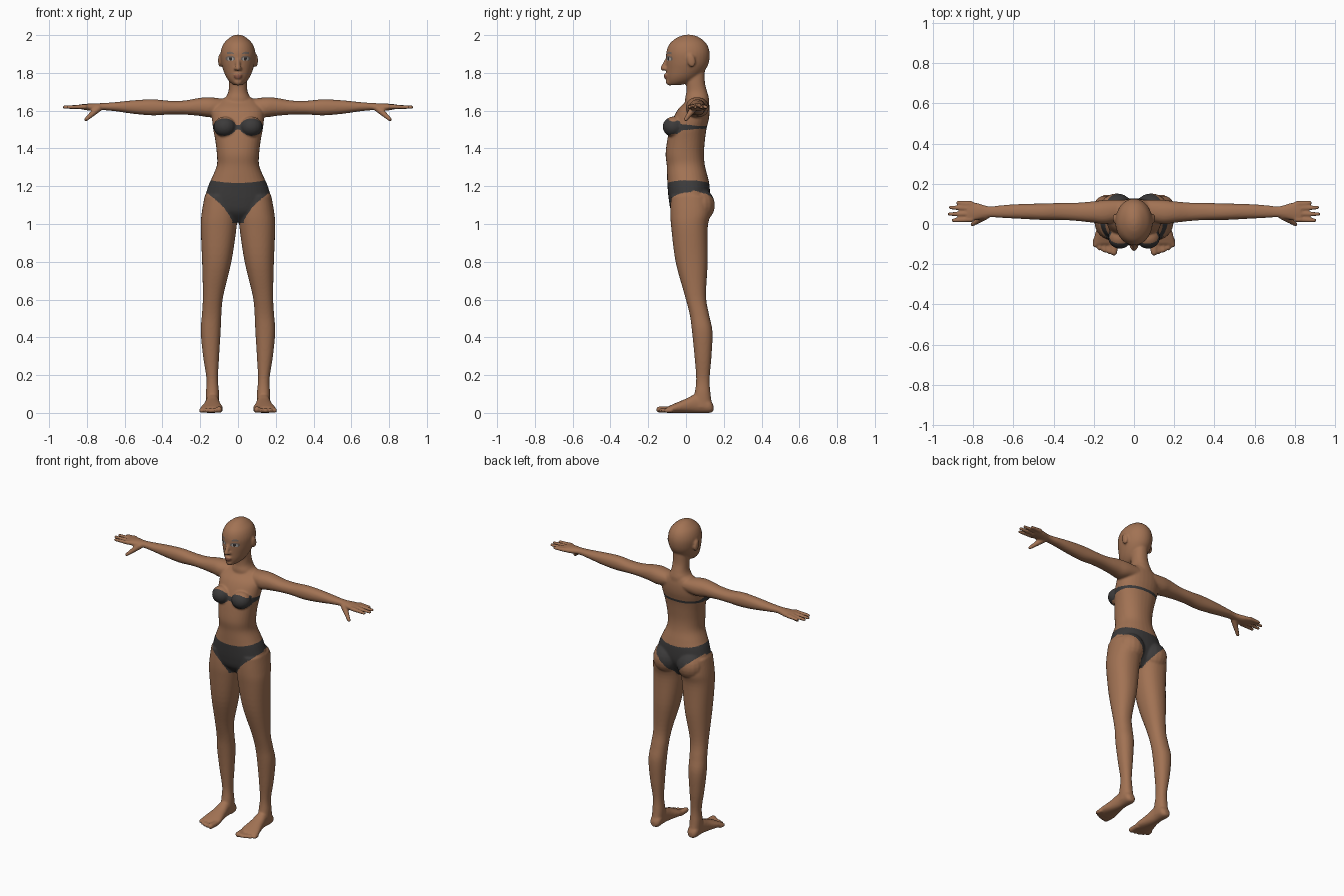
import bpy, bmesh, math
from mathutils import Vector, Matrix

cube = bpy.data.objects.get("Cube")
if cube:
    bpy.data.objects.remove(cube, do_unlink=True)


def make_material(name, rgb, rough=0.6):
    m = bpy.data.materials.new(name)
    m.use_nodes = True
    m.diffuse_color = (*rgb, 1)
    node = m.node_tree.nodes["Principled BSDF"]
    node.inputs["Base Color"].default_value = (*rgb, 1)
    node.inputs["Roughness"].default_value = rough
    return m


materials = [
    make_material("skin brown", (0.36, 0.17, 0.088)),
    make_material("charcoal fabric", (0.045, 0.043, 0.043)),
    make_material("brow grey", (0.17, 0.13, 0.11)),
    make_material("eye grey", (0.40, 0.38, 0.36)),
    make_material("iris dark", (0.03, 0.025, 0.025)),
    make_material("lip brown", (0.27, 0.105, 0.065)),
]
SKIN, FABRIC, BROW, EYE, IRIS, LIP = range(len(materials))

verts, faces = [], []


def sew(rings):
    """Join rings of points into a closed tube."""
    base, n = len(verts), len(rings[0])
    for ring in rings:
        verts.extend(ring)
    for r in range(len(rings) - 1):
        a = base + r * n
        for k in range(n):
            j = (k + 1) % n
            faces.append((a + k, a + j, a + n + j, a + n + k))
    faces.append(tuple(range(base + n - 1, base - 1, -1)))
    faces.append(tuple(range(len(verts) - n, len(verts))))


def catmull(a, b, c, d, t):
    return [0.5 * (2 * q + (r - p) * t + (2 * p - 5 * q + 4 * r - s) * t * t
                   + (3 * q - p - 3 * r + s) * t ** 3) for p, q, r, s in zip(a, b, c, d)]


def loft(axis, sections, side=1, steps=5, sides=32, power=0.9):
    """Closed loft; each section is (position, u min, u max, v min, v max)."""
    pts = [sections[0]] + sections + [sections[-1]]
    rows = [catmull(*pts[i:i + 4], k / steps)
            for i in range(len(sections) - 1) for k in range(steps)] + [sections[-1]]
    rings = []
    for pos, u0, u1, v0, v1 in rows:
        ring = []
        for k in range(sides):
            a = math.tau * k / sides
            c, s = math.cos(a), math.sin(a)
            u = (u0 + u1) / 2 + (u1 - u0) / 2 * math.copysign(abs(c) ** power, c)
            v = (v0 + v1) / 2 + (v1 - v0) / 2 * math.copysign(abs(s) ** power, s)
            x, y, z = {"x": (pos, u, v), "y": (u, pos, v), "z": (u, v, pos)}[axis]
            ring.append((x * side, y, z))
        rings.append(ring)
    sew(rings)


def latitudes(rows=12, sides=16):
    """Rings of a unit ball from bottom to top."""
    for i in range(rows):
        t = math.pi * (i + 0.5) / rows
        yield [Vector((math.sin(t) * math.cos(math.tau * k / sides),
                       math.sin(t) * math.sin(math.tau * k / sides), -math.cos(t)))
               for k in range(sides)]


def blob(centre, radii, tilt=0):
    m = Matrix.Translation(centre) @ Matrix.Rotation(tilt, 4, "X") @ Matrix.Diagonal((*radii, 1))
    sew([[m @ p for p in ring] for ring in latitudes()])


def digit(start, end, r0, r1, side=1):
    """Rounded tapering finger, toe or ridge."""
    a, b = (Vector((x * side, y, z)) for x, y, z in (start, end))
    turn = (b - a).to_track_quat("Z", "Y")
    sew([[a + turn @ p * r0 if p.z < 0 else b + turn @ p * r1 for p in ring]
         for ring in latitudes()])


def centred(rows):
    return [(z, -w, w, front, back) for z, w, front, back in rows]


# Torso
loft("z", centred([
    (1.68, .05, .01, .11), (1.65, .10, 0, .12), (1.61, .135, -.04, .125),
    (1.56, .138, -.068, .122), (1.5, .131, -.088, .108), (1.44, .12, -.1, .1),
    (1.37, .112, -.108, .095), (1.31, .112, -.102, .1), (1.25, .136, -.1, .115),
    (1.2, .158, -.098, .125), (1.12, .178, -.09, .125), (1.06, .16, -.075, .1),
    (1.01, .05, -.03, .07)]))

# Neck and head
loft("z", centred([(1.83, .045, -.01, .1), (1.75, .047, 0, .1), (1.7, .051, .002, .112),
                   (1.66, .068, -.005, .122), (1.6, .08, 0, .12)]))
loft("z", centred([
    (2.002, .014, -.005, .03), (1.988, .042, -.045, .07), (1.955, .076, -.086, .108),
    (1.91, .092, -.104, .125), (1.86, .09, -.105, .122), (1.82, .08, -.104, .105),
    (1.78, .064, -.103, .07), (1.752, .044, -.098, .03), (1.735, .022, -.085, -.03)]), power=1)
digit((0, -.098, 1.875), (0, -.122, 1.825), .01, .014)
blob((0, -.103, 1.788), (.024, .017, .009))
blob((0, -.1, 1.775), (.02, .017, .009))
blob((0, -.086, 1.753), (.024, .022, .02))

for side in (1, -1):
    # Ear, nostril, breast and buttock
    blob((.095 * side, .028, 1.865), (.011, .022, .036), .2)
    blob((.013 * side, -.112, 1.822), (.009, .011, .009))
    blob((.07 * side, -.066, 1.515), (.06, .058, .054))
    blob((.086 * side, .073, 1.1), (.086, .08, .09))

    # Arm and palm
    loft("x", [
        (.06, .02, .12, 1.58, 1.66), (.14, 0, .12, 1.565, 1.67), (.2, .006, .113, 1.572, 1.668),
        (.28, .015, .106, 1.579, 1.654), (.36, .02, .105, 1.58, 1.652),
        (.45, .02, .102, 1.575, 1.66), (.55, .025, .1, 1.583, 1.655),
        (.65, .03, .094, 1.597, 1.645), (.72, .033, .088, 1.603, 1.64),
        (.78, .02, .104, 1.6, 1.638), (.83, .012, .113, 1.607, 1.634)], side)

    # Fingers and thumb
    for y, tip, tip_y in ((.022, .9, .018), (.05, .92, .05), (.077, .915, .082), (.101, .877, .106)):
        digit((.81, y, 1.621), (tip, tip_y, 1.618), .0135, .0095, side)
    digit((.74, .04, 1.612), (.805, -.002, 1.553), .02, .0105, side)

    # Leg
    loft("z", [
        (1.15, .02, .176, -.08, .12), (1.06, .005, .192, -.083, .13), (.98, .008, .197, -.078, .115),
        (.8, .035, .19, -.055, .115), (.62, .078, .186, -.006, .106), (.52, .088, .191, .02, .122),
        (.43, .092, .197, .032, .14), (.3, .1, .185, .045, .135), (.18, .106, .167, .054, .125),
        (.1, .1, .17, .045, .13), (.03, .1, .17, .03, .14)], side)

    # Foot and toes
    loft("y", [
        (.145, .12, .15, .01, .04), (.125, .1, .168, 0, .07), (.06, .1, .17, 0, .1),
        (0, .092, .18, 0, .075), (-.06, .08, .197, 0, .05), (-.1, .082, .204, 0, .032)], side)
    for k in range(5):
        x = .098 + .0235 * k
        r = .0175 if k == 0 else .0125
        digit((x, -.08, r), (x + .002, -.14 + .0022 * k * k, r), r, r, side)

# Fuse all parts into one smooth skin
parts = bpy.data.meshes.new("body_parts")
parts.from_pydata(verts, [], faces)
body = bpy.data.objects.new("body", parts)
bpy.context.collection.objects.link(body)
remesh = body.modifiers.new("fuse", "REMESH")
remesh.mode = "VOXEL"
remesh.voxel_size = 0.006
smooth = body.modifiers.new("soften", "SMOOTH")
smooth.factor = 0.5
smooth.iterations = 5
fused = bpy.data.meshes.new_from_object(body.evaluated_get(bpy.context.evaluated_depsgraph_get()))
body.modifiers.clear()
body.data = fused
bpy.data.meshes.remove(parts)
fused.materials.clear()
for m in materials:
    fused.materials.append(m)


# Colour regions: each rule is positive inside its region
def briefs(p):
    x = abs(p.x)
    top = 1.217 + 0.7 * x * x
    inset = 0.03 if p.y < 0.03 else 0.012
    low = 1.005 + 0.165 * (max(x - inset, 0) / 0.14) ** 0.65
    return min(top - p.z, p.z - low, 0.25 - x)


def bra(p):
    x = abs(p.x)
    half = 0.013 if p.y < -0.06 else max(0.008, 0.02 - 0.1 * (p.y + 0.06))
    band = min(half - abs(p.z - 1.512), 0.2 - x)
    cup = 0.05 * (1 - math.hypot((x - 0.072) / 0.062, (p.z - 1.513) / 0.046))
    return max(band, cup if p.y < -0.03 else -1)


def oval(cx, cz, rx, rz, bend=0.0):
    def rule(p):
        dx = abs(p.x) - cx
        d = math.hypot(dx / rx, (p.z - cz + bend * dx * dx) / rz)
        return 1 - d if p.y < -0.03 else -1
    return rule


rules = [
    (FABRIC, 1.0, 1.25, briefs), (FABRIC, 1.45, 1.58, bra),
    (BROW, 1.88, 1.93, oval(.042, 1.906, .028, .006, 9)),
    (BROW, 1.84, 1.9, oval(.04, 1.876, .027, .014)),
    (EYE, 1.84, 1.9, oval(.04, 1.874, .02, .0095)),
    (IRIS, 1.84, 1.9, oval(.039, 1.874, .008, .009)),
    (LIP, 1.76, 1.8, oval(0, 1.781, .024, .012)),
]
bm = bmesh.new()
bm.from_mesh(fused)
for f in bm.faces:
    f.material_index = SKIN
for index, low, high, rule in rules:
    value = {v: rule(v.co) for v in bm.verts if low - .02 < v.co.z < high + .02}
    moved = {}
    # Slide the nearest vertices onto the border for a clean edge
    for v, here in value.items():
        for e in v.link_edges:
            other = e.other_vert(v)
            there = value.get(other, 0)
            if here * there < 0 and abs(here) <= abs(there) and v not in moved:
                moved[v] = v.co.lerp(other.co, here / (here - there))
    for v, co in moved.items():
        v.co = co
        value[v] = 0
    for v in [v for v in value if value[v] > 0]:
        for f in v.link_faces:
            if sum(value.get(w, -1) for w in f.verts) > 0:
                f.material_index = index
bm.to_mesh(fused)
bm.free()
fused.shade_smooth()
